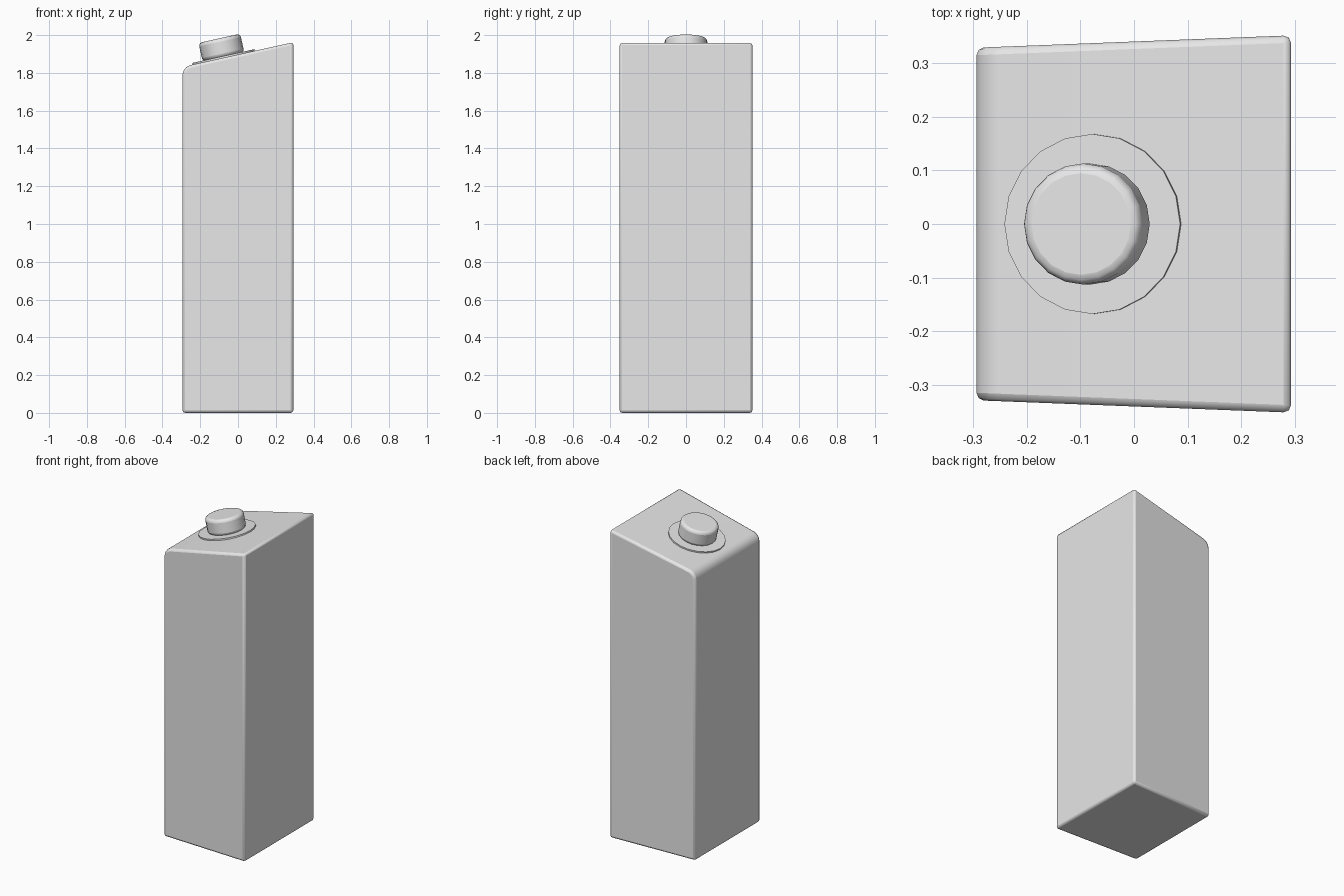
import bpy, bmesh, math
from mathutils import Matrix, Vector

cube = bpy.data.objects.get("Cube")
if cube:
    bpy.data.objects.remove(cube, do_unlink=True)

grey = bpy.data.materials.new("plain grey")
grey.use_nodes = True
grey.diffuse_color = (0.8, 0.8, 0.8, 1)
grey.node_tree.nodes["Principled BSDF"].inputs["Base Color"].default_value = (0.8, 0.8, 0.8, 1)

LEFT, RIGHT = -0.294, 0.293
LOW, HIGH = 1.832, 1.962
TILT = math.atan2(HIGH - LOW, RIGHT - LEFT)


def finish(name, bm):
    bmesh.ops.recalc_face_normals(bm, faces=bm.faces)
    mesh = bpy.data.meshes.new(name)
    bm.to_mesh(mesh)
    bm.free()
    obj = bpy.data.objects.new(name, mesh)
    bpy.context.collection.objects.link(obj)
    mesh.materials.append(grey)
    return obj


def bevel(obj, width, segments):
    mod = obj.modifiers.new("Soft edges", 'BEVEL')
    mod.width = width
    mod.segments = segments
    mod.limit_method = 'ANGLE'
    mod.angle_limit = math.radians(50)


def smooth(obj, angle):
    bpy.ops.object.select_all(action='DESELECT')
    obj.select_set(True)
    bpy.context.view_layer.objects.active = obj
    bpy.ops.object.shade_smooth_by_angle(angle=math.radians(angle))


# Tapered body with a sloping top
bm = bmesh.new()
bmesh.ops.create_cube(bm, size=2)
for v in bm.verts:
    right = v.co.x > 0
    top = v.co.z > 0
    v.co = Vector((RIGHT if right else LEFT,
                   math.copysign(0.352 if right else 0.329, v.co.y),
                   (HIGH if right else LOW) if top else 0))
# Wider rounding along the low top edge
low_edge = [e for e in bm.edges if all(v.co.x < 0 and v.co.z > 1 for v in e.verts)]
bmesh.ops.bevel(bm, geom=low_edge, offset=0.042, segments=3, profile=0.5, affect='EDGES')
body = finish("body", bm)
bevel(body, 0.014, 2)
smooth(body, 50)

# Collar and button stand square to the sloping top
base = Vector((-0.076, 0, LOW + (-0.076 - LEFT) * math.tan(TILT)))
frame = Matrix.Translation(base) @ Matrix.Rotation(-TILT, 4, 'Y')


def disc(name, radius, bottom, top):
    bm = bmesh.new()
    bmesh.ops.create_cone(bm, cap_ends=True, segments=20, radius1=radius, radius2=radius,
                          depth=top - bottom,
                          matrix=frame @ Matrix.Translation((0, 0, (bottom + top) / 2)))
    return finish(name, bm)


collar = disc("button_collar", 0.168, -0.005, 0.009)
smooth(collar, 30)
button = disc("button", 0.113, 0.005, 0.105)
bevel(button, 0.018, 3)
smooth(button, 50)
